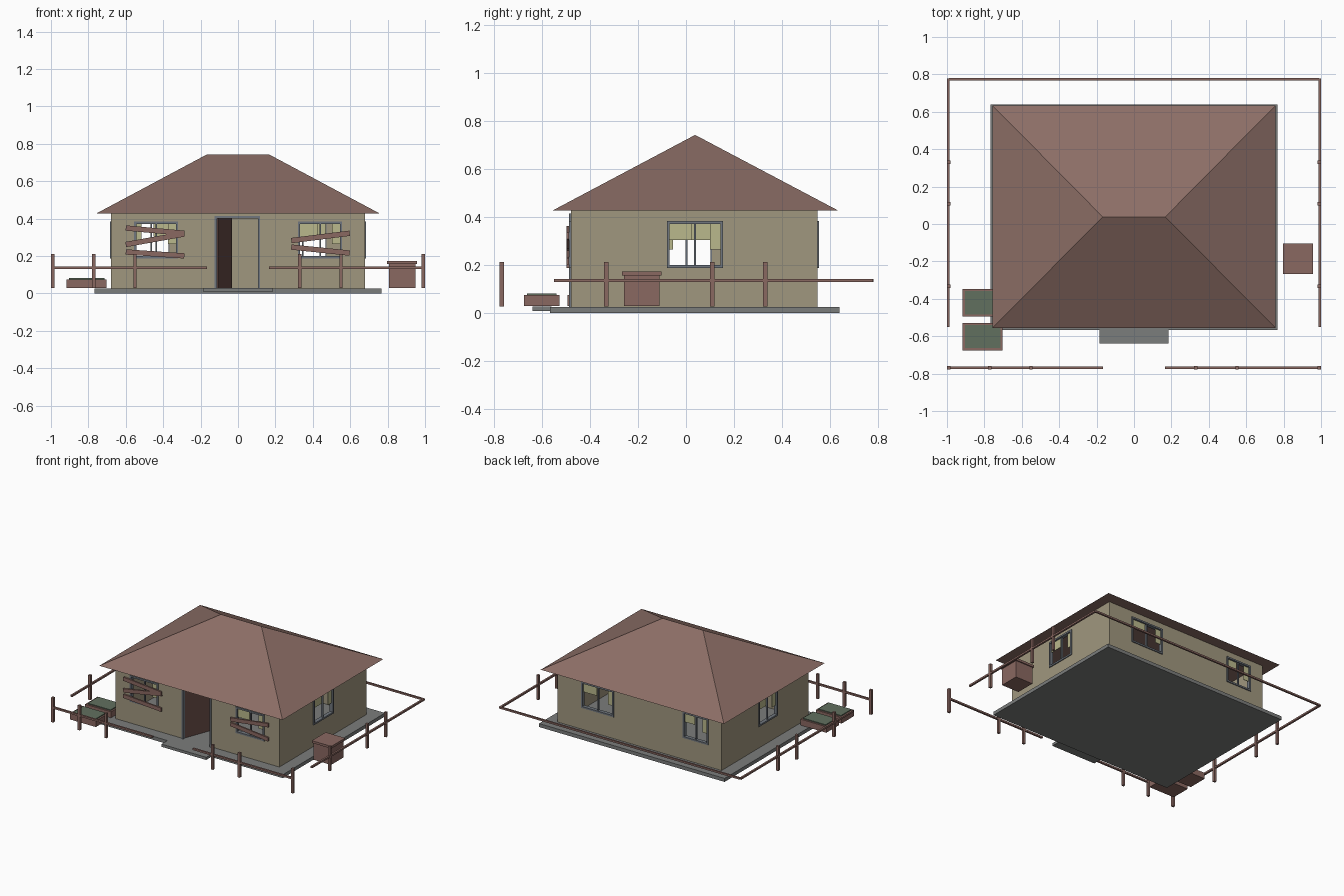
import bpy, bmesh, math
from mathutils import Vector

if "Cube" in bpy.data.objects:
    bpy.data.objects.remove(bpy.data.objects["Cube"])


def mat(name, hexcol):
    m = bpy.data.materials.new(name)
    c = [int(hexcol[i:i + 2], 16) / 255 for i in (0, 2, 4)]
    c = [v / 12.92 if v <= 0.04045 else ((v + 0.055) / 1.055) ** 2.4 for v in c]
    m.diffuse_color = (*c, 1)
    m.use_nodes = True
    m.node_tree.nodes["Principled BSDF"].inputs["Base Color"].default_value = m.diffuse_color
    return m


ROOF = mat("roof_brown", "8c6e66")
WOOD = mat("old_wood", "8a6861")
WALL = mat("olive_plaster", "a0977f")
SLAB = mat("concrete_grey", "7b7d7c")
FRAME = mat("frame_blue_grey", "70767e")
GLASS = mat("yellowed_glass", "bab88c")
GREEN = mat("planter_green", "61705f")
DOOR = mat("door_dark_brown", "664a45")


def mesh_obj(name, bm, material):
    bmesh.ops.recalc_face_normals(bm, faces=bm.faces)
    me = bpy.data.meshes.new(name)
    bm.to_mesh(me)
    bm.free()
    ob = bpy.data.objects.new(name, me)
    me.materials.append(material)
    bpy.context.collection.objects.link(ob)
    return ob


def box(name, p, q, material):
    p, q = Vector(p), Vector(q)
    bm = bmesh.new()
    bmesh.ops.create_cube(bm, size=1)
    size, mid = q - p, (p + q) / 2
    for v in bm.verts:
        v.co = Vector([v.co[i] * abs(size[i]) + mid[i] for i in range(3)])
    return mesh_obj(name, bm, material)


# Base slab and door step
box("base_slab", (-0.767, -0.567, 0), (0.767, 0.64, 0.026), SLAB)
box("door_step", (-0.185, -0.64, 0.008), (0.185, -0.56, 0.028), SLAB)

# House shell with the room and openings cut out
X, Y0, Y1, T = 0.678, -0.48, 0.548, 0.02
WALLS = {  # side: map (along wall as seen from outside, outward, z) to world
    "front": lambda u, d, z: (u, Y0 - d, z),
    "back": lambda u, d, z: (-u, Y1 + d, z),
    "right": lambda u, d, z: (X + d, u, z),
    "left": lambda u, d, z: (-X - d, -u, z),
}
Z0, Z1 = 0.188, 0.384
WINDOWS = [  # side, start, end, left pane piece present
    ("front", -0.555, -0.32, False), ("front", 0.32, 0.557, True),
    ("right", -0.08, 0.155, True), ("left", -0.115, 0.11, True),
    ("back", -0.48, -0.21, True), ("back", 0.36, 0.57, True),
]
house = box("house_walls", (-X, Y0, 0.026), (X, Y1, 0.43), WALL)
cutters = [box("room_cutter", (-X + T, Y0 + T, 0), (X - T, Y1 - T, 0.5), WALL),
           box("door_cutter", (-0.118, Y0 - 0.1, 0), (0.112, Y0 + 0.1, 0.405), WALL)]
for side, a, b, _ in WINDOWS:
    f = WALLS[side]
    cutters.append(box("window_cutter", f(a + 0.006, -0.1, Z0 + 0.006),
                       f(b - 0.006, 0.1, Z1 - 0.006), WALL))
for c in cutters:
    m = house.modifiers.new("cut", 'BOOLEAN')
    m.operation, m.solver, m.object = 'DIFFERENCE', 'EXACT', c
    c.hide_render = True
dg = bpy.context.evaluated_depsgraph_get()
house.data = bpy.data.meshes.new_from_object(house.evaluated_get(dg))
house.modifiers.clear()
for c in cutters:
    bpy.data.objects.remove(c)

# Window frames, mullions and remaining pieces of glass
for side, a, b, left_piece in WINDOWS:
    f = WALLS[side]
    mid, w = (a + b) / 2, 0.012

    def part(name, u0, u1, z0, z1, material=FRAME, d0=-0.02, d1=0.007):
        box(f"{side}_window_{name}", f(u0, d0, z0), f(u1, d1, z1), material)

    part("jamb_a", a, a + w, Z0, Z1)
    part("jamb_b", b - w, b, Z0, Z1)
    part("head", a + w, b - w, Z1 - w, Z1)
    part("sill", a + w, b - w, Z0, Z0 + w)
    part("mullion", mid - 0.004, mid + 0.004, Z0 + w, Z1 - w, FRAME, -0.014, 0.0)
    if left_piece:
        part("glass_a", a + w, mid - 0.012, 0.305, Z1 - w, GLASS, -0.01, -0.006)
    part("glass_b", b - 0.055, b - w, 0.265, Z1 - w, GLASS, -0.01, -0.006)

# Door frame and the half-open door
for name, x0, x1, z0, z1 in (("left", -0.125, -0.112, 0.026, 0.415),
                             ("right", 0.106, 0.118, 0.026, 0.415),
                             ("top", -0.112, 0.106, 0.402, 0.415)):
    box("door_frame_" + name, (x0, Y0 - 0.007, z0), (x1, Y0 + 0.021, z1), FRAME)
door = box("door", (0, 0, 0.03), (0.21, 0.01, 0.4), DOOR)
door.location = (-0.108, Y0 + 0.01, 0)
door.rotation_euler.z = math.radians(69)

# Hip roof
bm = bmesh.new()
e = [bm.verts.new(p) for p in ((-0.757, -0.556, 0.428), (0.757, -0.556, 0.428),
                               (0.757, 0.634, 0.428), (-0.757, 0.634, 0.428))]
r = [bm.verts.new((x, 0.038, 0.743)) for x in (-0.167, 0.167)]
for face in ((e[0], e[1], r[1], r[0]), (e[1], e[2], r[1]),
             (e[2], e[3], r[0], r[1]), (e[3], e[0], r[0]), e[::-1]):
    bm.faces.new(face)
mesh_obj("hip_roof", bm, ROOF)

# Boards nailed over the front windows: x0, z0, x1, z1
BOARDS = [(-0.6, 0.35, -0.287, 0.322), (-0.6, 0.262, -0.287, 0.318),
          (-0.6, 0.222, -0.287, 0.201), (0.285, 0.283, 0.597, 0.322),
          (0.285, 0.248, 0.597, 0.216)]
for x0, z0, x1, z1 in BOARDS:
    h = math.hypot(x1 - x0, z1 - z0) / 2
    ob = box("window_board", (-h, -0.006, -0.014), (h, 0.006, 0.014), WOOD)
    ob.location = ((x0 + x1) / 2, Y0 - 0.013, (z0 + z1) / 2)
    ob.rotation_euler.y = -math.atan2(z1 - z0, x1 - x0)

# Fence rails and posts
RZ0, RZ1 = 0.13, 0.143
box("front_rail_left", (-1, -0.776, RZ0), (-0.167, -0.762, RZ1), WOOD)
box("front_rail_right", (0.167, -0.776, RZ0), (1, -0.762, RZ1), WOOD)
box("back_rail", (-0.99, 0.768, RZ0), (0.99, 0.781, RZ1), WOOD)
for s in (-1, 1):
    box("side_rail", (s * 1.0, -0.55, RZ0), (s * 0.986, 0.777, RZ1), WOOD)
posts = [(x, -0.769) for x in (-0.991, -0.772, -0.551, 0.33, 0.551, 0.991)]
posts += [(s * 0.991, y) for s in (-1, 1) for y in (-0.332, 0.109, 0.33)]
for x, y in posts:
    box("fence_post", (x - 0.009, y - 0.009, 0.028), (x + 0.009, y + 0.009, 0.212), WOOD)

# Lidded crate on the right
box("crate_body", (0.806, -0.258, 0.03), (0.95, -0.111, 0.157), WOOD)
box("crate_lid", (0.797, -0.267, 0.157), (0.958, -0.103, 0.174), WOOD)

# Two planters on the left
for y0, y1 in ((-0.495, -0.347), (-0.675, -0.528)):
    box("planter_box", (-0.917, y0, 0.03), (-0.703, y1, 0.075), WOOD)
    box("planter_soil", (-0.903, y0 + 0.012, 0.07), (-0.715, y1 - 0.012, 0.082), GREEN)
